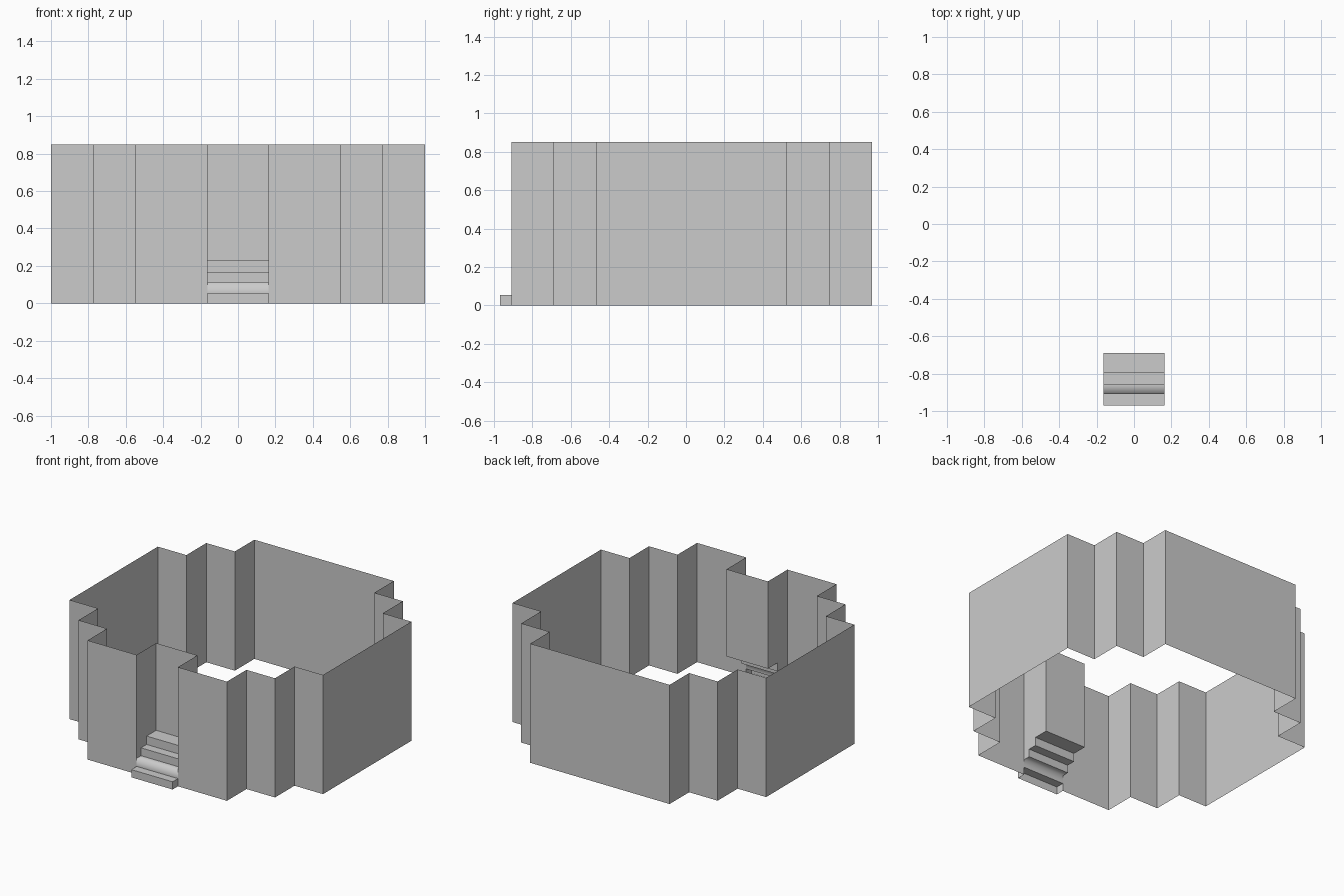
import bpy, bmesh

if "Cube" in bpy.data.objects:
    bpy.data.objects.remove(bpy.data.objects["Cube"])

H = 0.85          # wall height
W = 0.163         # half width of entrance recess
FRONT, BACK, RECESS = -0.91, 0.97, -0.69


def finish(name, bm, smooth=()):
    bmesh.ops.remove_doubles(bm, verts=bm.verts[:], dist=1e-4)
    for f in smooth:
        if f.is_valid:
            f.smooth = True
    me = bpy.data.meshes.new(name)
    bm.to_mesh(me)
    bm.free()
    ob = bpy.data.objects.new(name, me)
    bpy.context.collection.objects.link(ob)
    return ob


def face(bm, pts):
    return bm.faces.new([bm.verts.new(p) for p in pts])


# Outer wall: thin sheet following half the stepped plan, mirrored in x
half = [(W, FRONT), (0.55, FRONT), (0.55, -0.69), (0.775, -0.69), (0.775, -0.47),
        (1.0, -0.47), (1.0, 0.525), (0.775, 0.525), (0.775, 0.75), (0.55, 0.75),
        (0.55, BACK)]
plan = half + [(-x, y) for x, y in reversed(half)]
bm = bmesh.new()
for (x0, y0), (x1, y1) in zip(plan, plan[1:]):
    face(bm, [(x0, y0, 0), (x1, y1, 0), (x1, y1, H), (x0, y0, H)])
finish("outer_wall", bm)

# Stair profile in (y, z), front foot to back of top landing
stair = [(-0.97, 0), (-0.97, 0.055), (FRONT, 0.055), (FRONT, 0.112), (-0.86, 0.112),
         (-0.86, 0.168), (-0.797, 0.168), (-0.797, 0.228), (RECESS, 0.228)]

# Entrance steps: open sheet of risers and treads
bm = bmesh.new()
faces = []
for (y0, z0), (y1, z1) in zip(stair, stair[1:]):
    faces.append(face(bm, [(-W, y0, z0), (W, y0, z0), (W, y1, z1), (-W, y1, z1)]))
# End caps of the bottom step, which stands out from the wall
for s in (-1, 1):
    cap = [(s * W, -0.97, 0), (s * W, FRONT, 0), (s * W, FRONT, 0.055), (s * W, -0.97, 0.055)]
    face(bm, cap if s > 0 else cap[::-1])
finish("entrance_steps", bm, smooth=faces[2:4])

# Recess walls: sides cut to the stair line, and the back above the landing
bm = bmesh.new()
for s in (-1, 1):
    side = [(s * W, y, z) for y, z in stair[3:] + [(RECESS, H), (FRONT, H)]]
    face(bm, side if s < 0 else side[::-1])
face(bm, [(-W, RECESS, 0.228), (W, RECESS, 0.228), (W, RECESS, H), (-W, RECESS, H)])
finish("recess_walls", bm)
